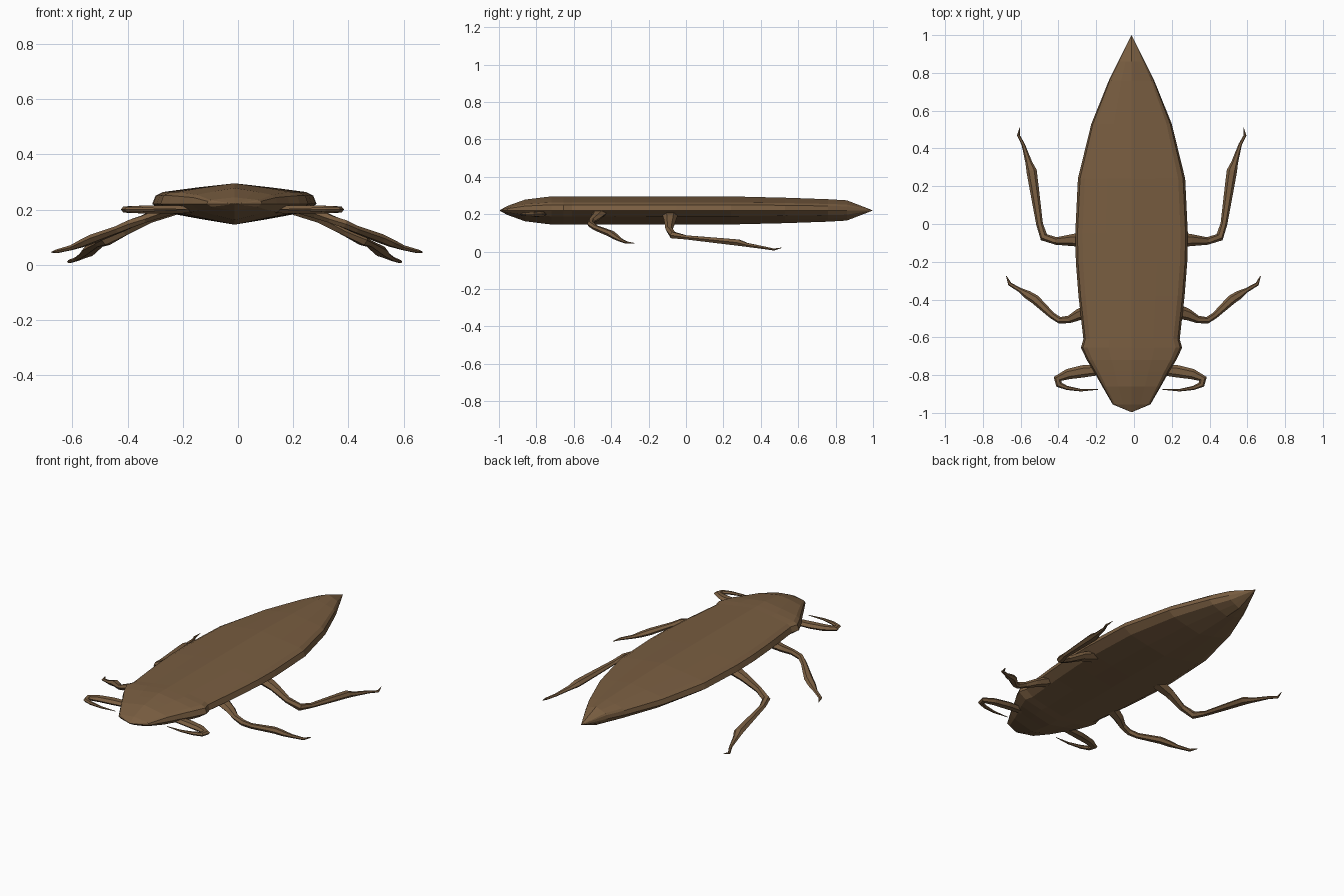
import bpy, bmesh, math
from mathutils import Vector

brown = bpy.data.materials.new("brown shell")
brown.diffuse_color = (0.19, 0.11, 0.052, 1)
CX = -0.013   # body centre line


def loft(name, rings):
    """Skin a list of equal-length rings, capping both ends."""
    bm = bmesh.new()
    vs = [[bm.verts.new(p) for p in r] for r in rings]
    n = len(rings[0])
    for a, b in zip(vs, vs[1:]):
        for i in range(n):
            j = (i + 1) % n
            bm.faces.new((a[i], a[j], b[j], b[i]))
    bm.faces.new(vs[0][::-1])
    bm.faces.new(vs[-1])
    bmesh.ops.remove_doubles(bm, verts=bm.verts, dist=0.0008)
    bmesh.ops.recalc_face_normals(bm, faces=bm.faces)
    me = bpy.data.meshes.new(name)
    bm.to_mesh(me)
    bm.free()
    me.materials.append(brown)
    ob = bpy.data.objects.new(name, me)
    bpy.context.collection.objects.link(ob)
    return ob


def shell_ring(y, hw, h):
    """Flat lens section: ridge, shoulders and side edges."""
    pts = [(0, 1), (0.45, 0.8), (0.87, 0.58), (0.96, 0.4), (1, 0),
           (0.83, -0.42), (0.42, -0.72), (0, -1)]
    pts += [(-x, z) for x, z in pts[-2:0:-1]]
    return [Vector((CX + x * hw, y, 0.22 + z * h)) for x, z in pts]


def limb(name, path, cx, side):
    """Tapered six-sided limb; path rows are x, y, z, width, thickness."""
    P = [Vector((cx + side * p[0], p[1], p[2])) for p in path]
    rings = []
    for i, p in enumerate(P):
        d0 = (P[i] - P[max(i - 1, 0)]).normalized()
        d1 = (P[min(i + 1, len(P) - 1)] - P[i]).normalized()
        t = (d0 + d1).normalized()
        s = t.cross(Vector((0, 0, 1))).normalized()
        u = s.cross(t).normalized()
        w, h = path[i][3] / 2, path[i][4] / 2
        rings.append([p + s * w * math.cos(a) + u * h * math.sin(a)
                      for a in (k * math.pi / 3 for k in range(6))])
    loft(name, rings)


# Abdomen and folded wings
loft("abdomen", [shell_ring(*r) for r in [
    (1.0, 0, 0), (0.86, 0.07, 0.054), (0.76, 0.12, 0.060), (0.53, 0.213, 0.068),
    (0.24, 0.284, 0.075), (-0.05, 0.298, 0.075), (-0.2, 0.295, 0.075),
    (-0.38, 0.281, 0.075), (-0.61, 0.255, 0.075)]])

# Thorax and head
loft("head", [shell_ring(*r) for r in [
    (-0.61, 0.255, 0.075), (-0.655, 0.268, 0.075), (-0.72, 0.237, 0.075),
    (-0.78, 0.2, 0.068), (-0.86, 0.155, 0.058), (-0.955, 0.1, 0.024),
    (-0.995, 0.004, 0.002)]])

# Legs, as offsets from each pair's centre line
hind = [(0.22, -0.085, 0.205, 0.09, 0.06), (0.31, -0.085, 0.17, 0.065, 0.045),
        (0.40, -0.09, 0.12, 0.04, 0.035), (0.465, -0.07, 0.088, 0.045, 0.04),
        (0.488, 0.0, 0.076, 0.036, 0.025), (0.518, 0.2, 0.056, 0.05, 0.035),
        (0.53, 0.28, 0.048, 0.055, 0.038), (0.545, 0.325, 0.036, 0.036, 0.024),
        (0.574, 0.42, 0.02, 0.018, 0.016), (0.6, 0.47, 0.011, 0.015, 0.012),
        (0.592, 0.51, 0.02, 0.003, 0.003)]
middle = [(0.22, -0.46, 0.21, 0.085, 0.05), (0.29, -0.48, 0.185, 0.06, 0.04),
          (0.34, -0.505, 0.165, 0.04, 0.032), (0.39, -0.51, 0.147, 0.036, 0.034),
          (0.43, -0.485, 0.128, 0.034, 0.03), (0.52, -0.4, 0.095, 0.05, 0.035),
          (0.56, -0.375, 0.078, 0.045, 0.03), (0.6, -0.35, 0.062, 0.024, 0.02),
          (0.655, -0.318, 0.048, 0.02, 0.014), (0.673, -0.275, 0.045, 0.003, 0.003)]
fore = [(0.15, -0.77, 0.2, 0.055, 0.03), (0.25, -0.78, 0.2, 0.065, 0.034),
        (0.33, -0.795, 0.2, 0.055, 0.032), (0.385, -0.82, 0.2, 0.045, 0.026),
        (0.378, -0.85, 0.2, 0.034, 0.022), (0.335, -0.868, 0.2, 0.022, 0.02),
        (0.26, -0.88, 0.2, 0.013, 0.012), (0.17, -0.876, 0.2, 0.003, 0.003)]
for side, tag in ((1, "right"), (-1, "left")):
    limb("hind_leg_" + tag, hind, -0.012, side)
    limb("middle_leg_" + tag, middle, -0.003, side)
    limb("fore_claw_" + tag, fore, -0.02, side)
